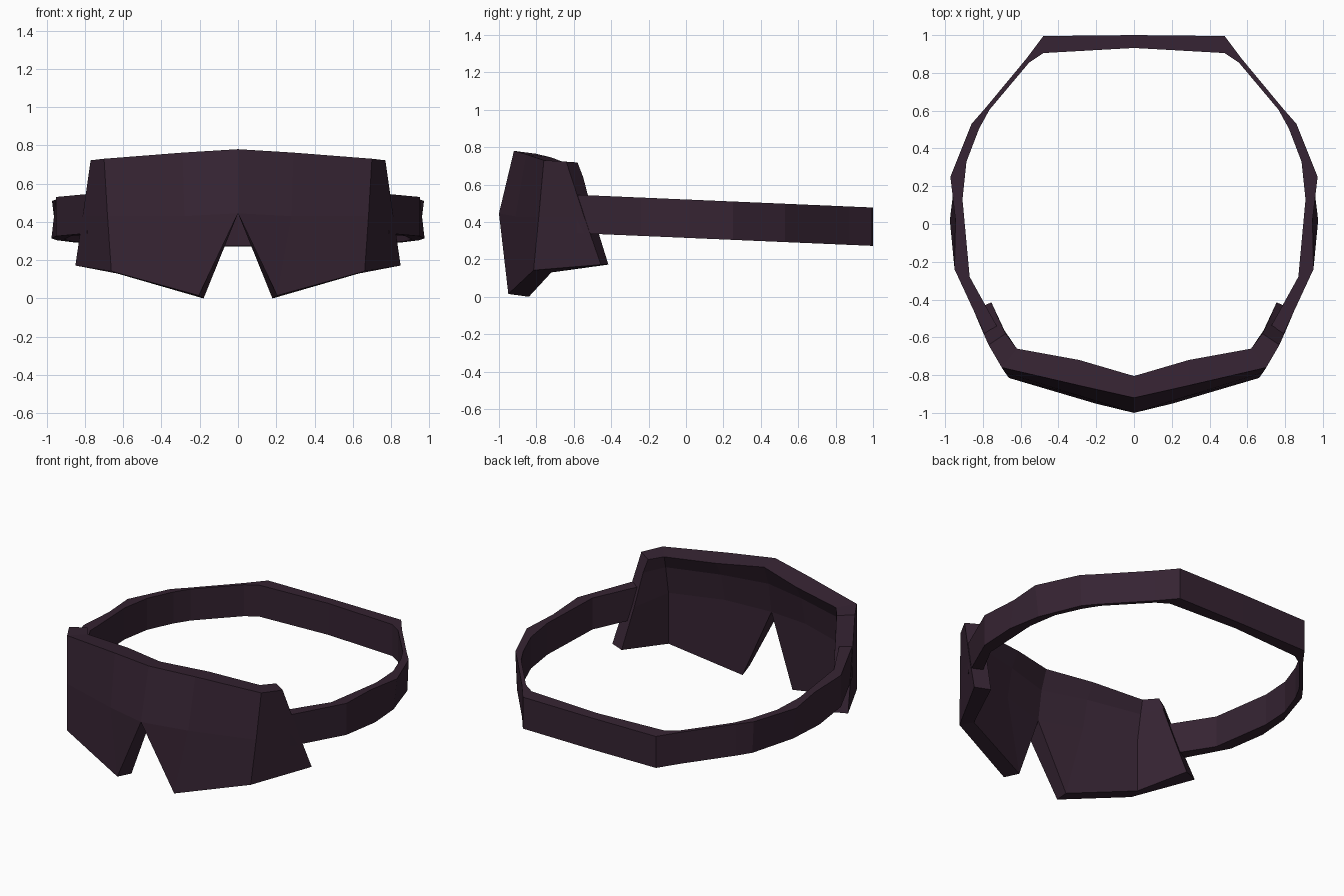
import bpy, bmesh

if "Cube" in bpy.data.objects:
    bpy.data.objects.remove(bpy.data.objects["Cube"])

cloth = bpy.data.materials.new("dark plum cloth")
cloth.diffuse_color = (0.036, 0.017, 0.032, 1)
cloth.use_nodes = True
cloth.node_tree.nodes["Principled BSDF"].inputs["Base Color"].default_value = cloth.diffuse_color


def mirrored_object(name, verts, faces):
    """Build the right half (x >= 0), mirror and weld it at x = 0."""
    bm = bmesh.new()
    vs = [bm.verts.new(v) for v in verts]
    for f in faces:
        bm.faces.new([vs[i] for i in f])
    copy = bmesh.ops.duplicate(bm, geom=bm.verts[:] + bm.edges[:] + bm.faces[:])
    for g in copy["geom"]:
        if isinstance(g, bmesh.types.BMVert):
            g.co.x *= -1
    bmesh.ops.remove_doubles(bm, verts=bm.verts[:], dist=0.0005)
    bmesh.ops.recalc_face_normals(bm, faces=bm.faces[:])
    me = bpy.data.meshes.new(name)
    bm.to_mesh(me)
    bm.free()
    me.materials.append(cloth)
    ob = bpy.data.objects.new(name, me)
    bpy.context.collection.objects.link(ob)
    return ob


# Face plate: top row, middle row, bottom row (nose tip, corner, end)
outer = [(0, -.92, .78), (.29, -.855, .762), (.70, -.76, .73), (.77, -.64, .722),
         (0, -1.0, .445), (.28, -.912, .43), (.682, -.787, .43), (.812, -.545, .43),
         (.205, -.95, .015), (.662, -.815, .142), (.85, -.455, .172)]
inner = [(0, -.805, .765), (.29, -.72, .745), (.62, -.66, .722), (.68, -.58, .718),
         (0, -.88, .445), (.29, -.815, .47), (.62, -.705, .47), (.72, -.495, .43),
         (.18, -.84, 0), (.63, -.72, .13), (.755, -.415, .172)]
# Hollow band inside, just under the top rim
hollow = [(0, -.85, .64), (.29, -.775, .65), (.63, -.69, .64), (.695, -.55, .64)]
front = [(0, 1, 5, 4), (1, 2, 6, 5), (2, 3, 7, 6)]
lower = [(4, 5, 8), (5, 6, 9, 8), (6, 7, 10, 9)]
n = len(outer)
faces = front + lower + [tuple(i + n for i in f) for f in lower]
for k in range(3):
    h = 2 * n + k
    faces += [(n + k, n + k + 1, h + 1, h), (h, h + 1, n + k + 5, n + k + 4)]
rim = [0, 1, 2, 3, 7, 10, 9, 8, 4]
for a, b in zip(rim, rim[1:]):
    if (a, b) == (3, 7):
        faces.append((a, b, b + n, 2 * n + 3, a + n))
    else:
        faces.append((a, b, b + n, a + n))
mirrored_object("face_plate", outer + inner + hollow, faces)

# Head strap, plan-view sections from back to front:
# outer x, y, inner x, y, then sideways twist of outer top and outer bottom
sections = [(0, 1.0, 0, .932, 0, 0), (.48, .995, .48, .905, 0, 0),
            (.57, .875, .555, .855, 0, 0), (.79, .61, .765, .605, 0, 0),
            (.86, .53, .82, .505, 0, -.01), (.972, .25, .887, .33, 0, -.025),
            (.975, .02, .908, .13, -.03, 0), (.95, -.24, .87, -.28, 0, 0),
            (.79, -.585, .715, -.56, 0, 0)]
verts, faces = [], []
for ox, oy, ix, iy, top, low in sections:
    for x, y, base in ((ox + top, oy, .52), (ix, iy, .52),
                       (ix, iy, .315), (ox + low, oy, .315)):
        verts.append((x, y, base - .043 * y))   # strap drops gently to the back
for s in range(len(sections) - 1):
    for k in range(4):
        a, b = s * 4 + k, s * 4 + (k + 1) % 4
        faces.append((a, b, b + 4, a + 4))
faces.append(tuple(range(len(verts) - 4, len(verts))))
mirrored_object("head_strap", verts, faces)
